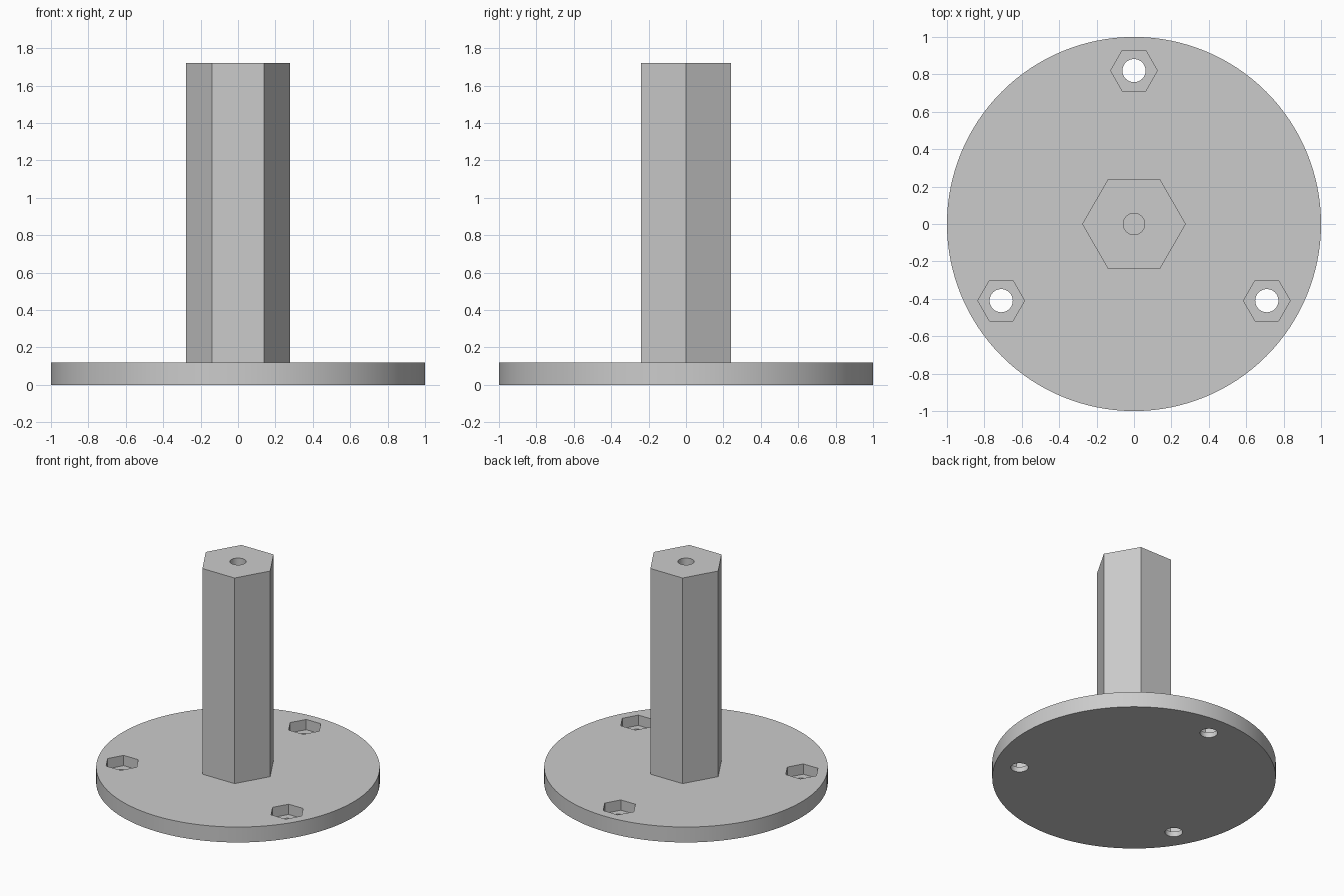
import bpy
import math

cube = bpy.data.objects.get("Cube")
if cube:
    bpy.data.objects.remove(cube, do_unlink=True)

grey = bpy.data.materials.new("plain grey")
grey.use_nodes = True
colour = (0.6, 0.6, 0.6, 1)
grey.diffuse_color = colour
grey.node_tree.nodes["Principled BSDF"].inputs["Base Color"].default_value = colour


def prism(name, sides, radius, bottom, top, x=0, y=0):
    """Upright prism with a corner on the +x axis."""
    bpy.ops.mesh.primitive_cylinder_add(
        vertices=sides, radius=radius, depth=top - bottom,
        location=(x, y, (bottom + top) / 2))
    obj = bpy.context.object
    obj.name = name
    # The primitive starts on +y, so turn the mesh a quarter
    bpy.ops.object.transform_apply(location=True, rotation=False, scale=False)
    if sides == 6:
        obj.location = (x, y, 0)
        for v in obj.data.vertices:
            dx, dy = v.co.x - x, v.co.y - y
            v.co.x, v.co.y = dy, -dx
    obj.data.materials.append(grey)
    return obj


def cut(target, cutter):
    mod = target.modifiers.new("cut", 'BOOLEAN')
    mod.operation = 'DIFFERENCE'
    mod.solver = 'EXACT'
    mod.object = cutter
    bpy.context.view_layer.objects.active = target
    bpy.ops.object.modifier_apply(modifier=mod.name)
    bpy.data.objects.remove(cutter, do_unlink=True)


def smooth(obj):
    bpy.ops.object.select_all(action='DESELECT')
    obj.select_set(True)
    bpy.context.view_layer.objects.active = obj
    bpy.ops.object.shade_smooth_by_angle(angle=math.radians(30))


PLATE = 0.12

# Round base plate with three bolt holes and hexagonal nut pockets
base = prism("base_plate", 128, 1.0, 0, PLATE)
for i in range(3):
    a = math.radians(90 + 120 * i)
    x, y = 0.82 * math.cos(a), 0.82 * math.sin(a)
    cut(base, prism("bolt_hole", 48, 0.062, -0.1, 0.3, x, y))
    cut(base, prism("nut_pocket", 6, 0.125, 0.04, 0.3, x, y))
smooth(base)

# Hexagonal post with a blind hole in its top
post = prism("hex_post", 6, 0.277, PLATE, 1.72)
cut(post, prism("top_hole", 48, 0.057, 1.32, 1.9))
smooth(post)
